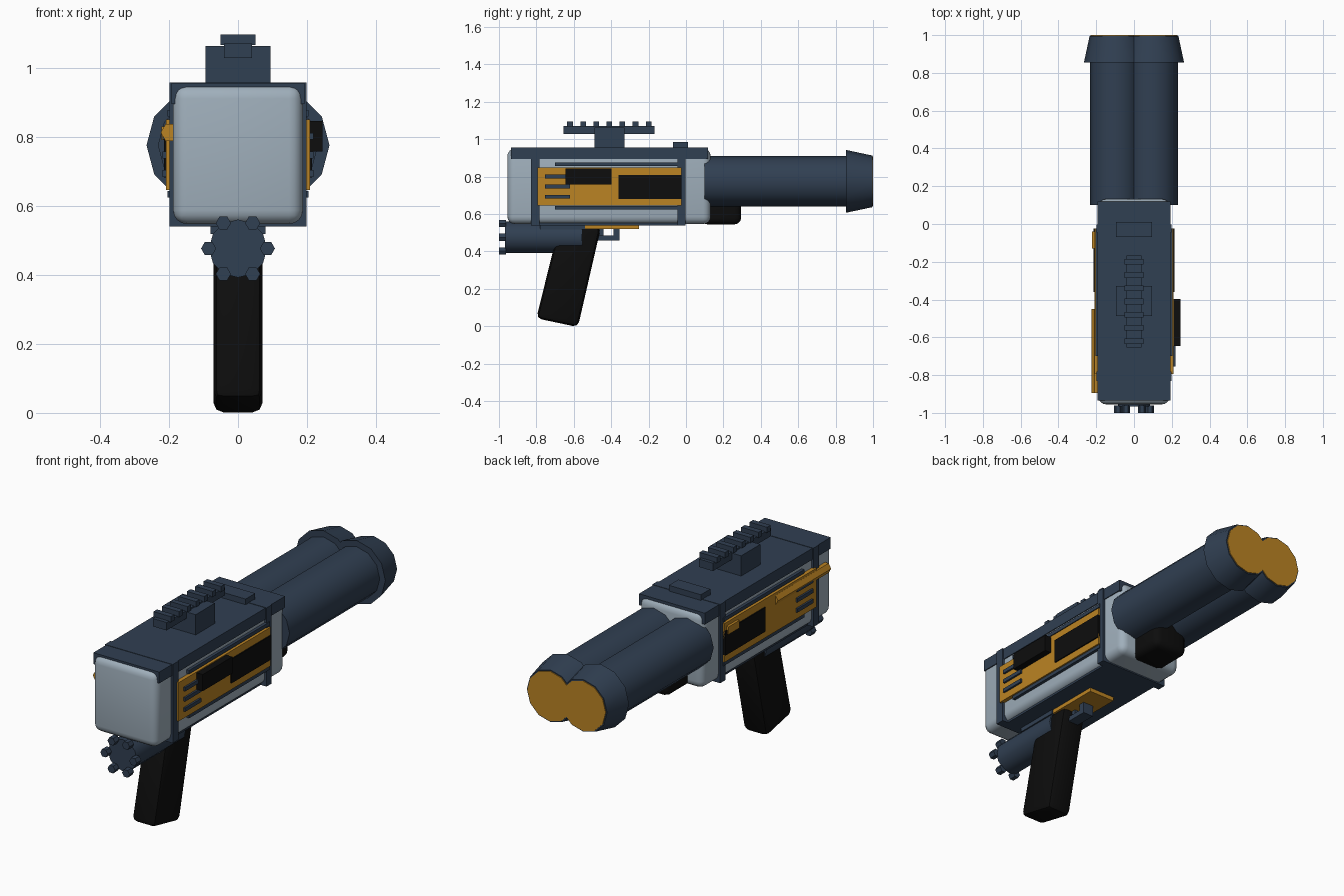
import bpy, bmesh, math
from mathutils import Matrix, Vector

if "Cube" in bpy.data.objects:
    bpy.data.objects.remove(bpy.data.objects["Cube"])


def material(name, rgb):
    m = bpy.data.materials.new(name)
    m.diffuse_color = (*rgb, 1)
    m.use_nodes = True
    m.node_tree.nodes["Principled BSDF"].inputs["Base Color"].default_value = m.diffuse_color
    return m


SLATE = material("dark slate", (0.030, 0.050, 0.084))
GREY = material("light grey", (0.35, 0.43, 0.50))
GOLD = material("gold", (0.50, 0.23, 0.017))
BLACK = material("black", (0.004, 0.004, 0.004))


def finish(name, bm, mat, bevel=0, segments=1):
    bmesh.ops.recalc_face_normals(bm, faces=bm.faces)
    if bevel:
        bmesh.ops.bevel(bm, geom=bm.edges[:], offset=bevel, segments=segments,
                        profile=0.5, affect='EDGES', clamp_overlap=True)
    me = bpy.data.meshes.new(name)
    bm.to_mesh(me)
    bm.free()
    me.materials.append(mat)
    ob = bpy.data.objects.new(name, me)
    bpy.context.collection.objects.link(ob)
    return ob


def smooth(ob, degrees=35):
    bpy.ops.object.select_all(action='DESELECT')
    ob.select_set(True)
    bpy.context.view_layer.objects.active = ob
    bpy.ops.object.shade_smooth_by_angle(angle=math.radians(degrees))


def box(name, x, y, z, mat, bevel=0, segments=1):
    """Box from (min, max) pairs."""
    bm = bmesh.new()
    bmesh.ops.create_cube(bm, size=1)
    for v in bm.verts:
        v.co = Vector([(r[0] + r[1]) / 2 + c * (r[1] - r[0])
                       for c, r in zip(v.co, (x, y, z))])
    return finish(name, bm, mat, bevel, segments)


def tube(name, x, z, y, r1, r2, sides, mat):
    """Closed cylinder or cone along y, r1 at the low-y end."""
    bm = bmesh.new()
    bmesh.ops.create_cone(bm, cap_ends=True, segments=sides, radius1=r1,
                          radius2=r2, depth=y[1] - y[0])
    bmesh.ops.transform(bm, verts=bm.verts,
                        matrix=Matrix.Translation((x, (y[0] + y[1]) / 2, z))
                        @ Matrix.Rotation(math.radians(-90), 4, 'X')
                        @ Matrix.Rotation(math.radians(90), 4, 'Z'))
    return finish(name, bm, mat)


# Receiver body and cover plates
smooth(box("body", (-0.188, 0.188), (-0.955, 0.132), (0.547, 0.95), GREY, 0.04, 4), 40)
box("top_cover", (-0.193, 0.193), (-0.935, 0.118), (0.895, 0.955), SLATE)
box("bottom_cover", (-0.165, 0.165), (-0.80, -0.02), (0.54, 0.57), SLATE)
for i, (a, b) in enumerate([(-0.83, -0.782), (-0.045, -0.002)]):
    box(f"strap_{i}", (-0.199, 0.199), (a, b), (0.54, 0.957), SLATE)

# Twin barrels with flared muzzles and gold ends
for s, side in ((-1, "left"), (1, "right")):
    x = s * 0.097
    smooth(tube(f"barrel_{side}", x, 0.775, (0.10, 0.90), 0.135, 0.135, 12, SLATE))
    smooth(tube(f"muzzle_{side}", x, 0.775, (0.855, 0.996), 0.168, 0.138, 12, SLATE))
    tube(f"muzzle_end_{side}", x, 0.775, (0.99, 1.0), 0.132, 0.132, 12, GOLD)
smooth(box("under_barrel_block", (-0.10, 0.10), (0.08, 0.295), (0.545, 0.74), BLACK, 0.035, 3), 40)

# Sight mount with toothed rail
box("sight_post", (-0.094, 0.094), (-0.488, -0.328), (0.95, 1.062), SLATE)
box("sight_rail", (-0.04, 0.04), (-0.655, -0.168), (1.028, 1.07), SLATE)
for i in range(7):
    y = -0.62 + i * 0.07
    box(f"rail_tooth_{i}", (-0.051, 0.051), (y - 0.015, y + 0.015), (1.066, 1.096), SLATE)
box("front_sight_base", (-0.094, 0.094), (-0.07, 0.01), (0.95, 0.985), SLATE)

# Side panels, mirrored
for s, side in ((-1, "left"), (1, "right")):
    def plate(name, depth, y, z, mat):
        xs = sorted((s * 0.17, s * depth))
        return box(f"{name}_{side}", xs, y, z, mat)
    plate("side_panel", 0.209, (-0.795, -0.025), (0.645, 0.85), GOLD)
    plate("side_inlay", 0.215, (-0.36, -0.025), (0.682, 0.81), BLACK)
    plate("upper_side_rail", 0.204, (-0.70, -0.025), (0.858, 0.877), SLATE)
    plate("lower_side_rail", 0.204, (-0.70, -0.025), (0.624, 0.642), SLATE)
    for i, z in enumerate((0.693, 0.747, 0.801)):
        plate(f"vent_bar_{i}", 0.219, (-0.755, -0.62), (z - 0.01, z + 0.01), SLATE)

# Parts on one side only
box("side_box", (0.18, 0.245), (-0.645, -0.397), (0.757, 0.845), BLACK)
smooth(tube("charging_rod", -0.195, 0.812, (-0.895, -0.45), 0.029, 0.029, 6, GOLD), 20)
box("side_catch", (-0.222, -0.18), (-0.13, -0.04), (0.79, 0.83), GOLD)

# Rear cylinder with a ring of hexagonal bolts
smooth(tube("rear_cylinder", 0, 0.476, (-0.967, -0.555), 0.084, 0.084, 12, SLATE))
for i in range(6):
    a = math.radians(60 * i)
    tube(f"bolt_{i}", 0.085 * math.cos(a), 0.476 + 0.085 * math.sin(a),
         (-1.0, -0.962), 0.022, 0.022, 6, SLATE)

# Underside: mount plate, gold plate, trigger guard
box("mount_plate", (-0.08, 0.08), (-0.78, -0.54), (0.518, 0.56), SLATE)
box("trigger_plate", (-0.075, 0.075), (-0.545, -0.25), (0.519, 0.56), GOLD)
box("guard_bottom", (-0.03, 0.03), (-0.50, -0.355), (0.46, 0.486), SLATE)
box("guard_front", (-0.03, 0.03), (-0.388, -0.355), (0.46, 0.53), SLATE)
box("trigger", (-0.015, 0.015), (-0.47, -0.44), (0.48, 0.53), SLATE)

# Slanted grip from a side profile
bm = bmesh.new()
profile = [(-0.80, 0.043), (-0.578, -0.004), (-0.455, 0.53), (-0.68, 0.53)]
face = bm.faces.new([bm.verts.new((-0.071, y, z)) for y, z in profile])
ext = bmesh.ops.extrude_face_region(bm, geom=[face])
bmesh.ops.translate(bm, vec=(0.142, 0, 0),
                    verts=[v for v in ext["geom"] if isinstance(v, bmesh.types.BMVert)])
smooth(finish("grip", bm, BLACK, 0.028, 2), 40)
